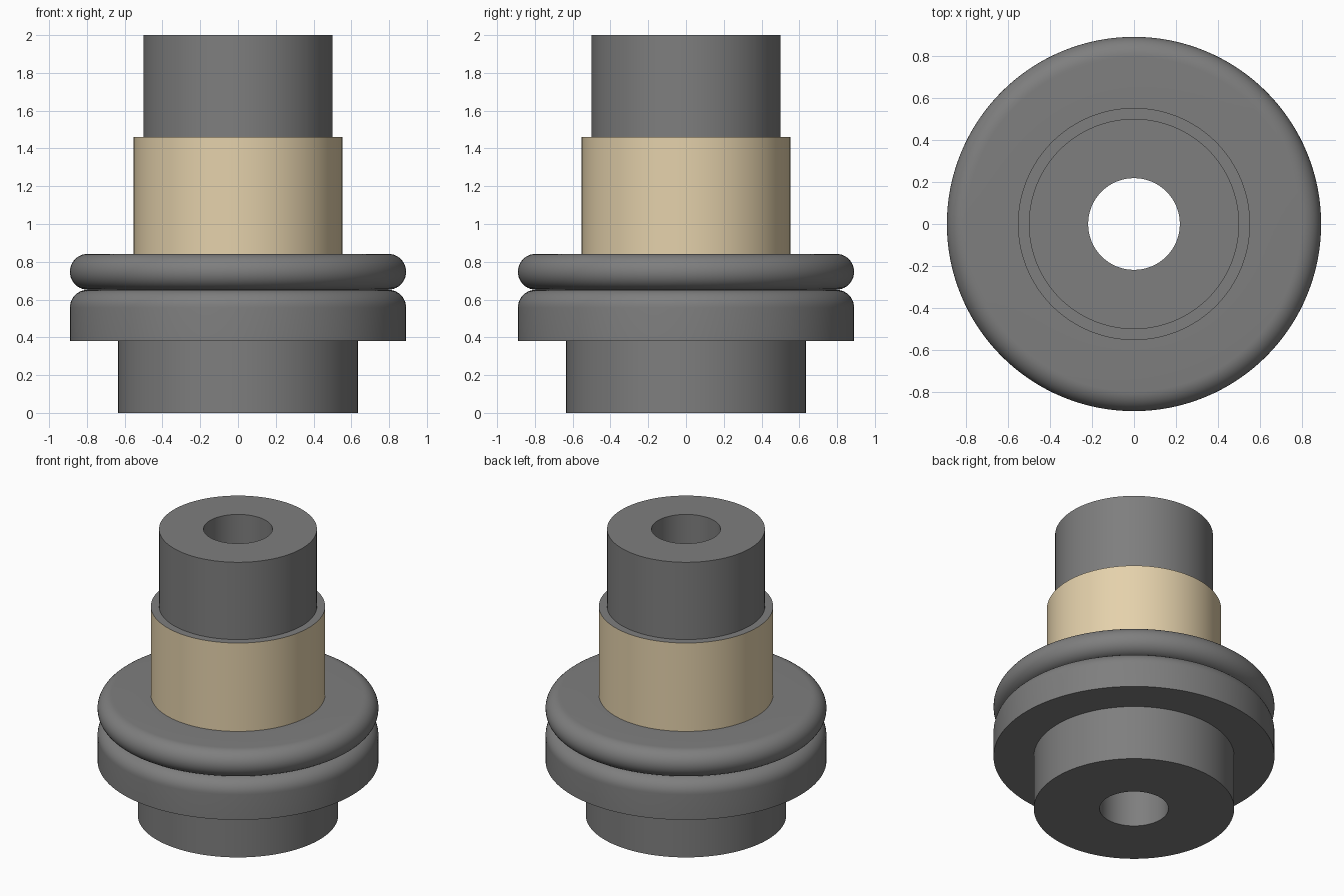
import bpy, bmesh, math

if "Cube" in bpy.data.objects:
    bpy.data.objects.remove(bpy.data.objects["Cube"])

SEGMENTS = 128


def arc(r, z, radius, start, end, steps):
    """Points of a rounded edge in the (radius, height) plane."""
    angles = [math.radians(start + (end - start) * i / steps) for i in range(steps + 1)]
    return [(r + radius * math.cos(a), z + radius * math.sin(a)) for a in angles]


def revolve(name, profile):
    """Turn a closed (radius, height) profile around the z axis."""
    bm = bmesh.new()
    verts = [bm.verts.new((r, 0, z)) for r, z in profile]
    edges = [bm.edges.new((v, verts[i - 1])) for i, v in enumerate(verts)]
    bmesh.ops.spin(bm, geom=verts + edges, cent=(0, 0, 0), axis=(0, 0, 1),
                   angle=math.tau, steps=SEGMENTS, use_merge=True)
    bmesh.ops.remove_doubles(bm, verts=bm.verts, dist=1e-5)
    bmesh.ops.recalc_face_normals(bm, faces=bm.faces)
    mesh = bpy.data.meshes.new(name)
    bm.to_mesh(mesh)
    bm.free()
    obj = bpy.data.objects.new(name, mesh)
    bpy.context.collection.objects.link(obj)
    bpy.context.view_layer.objects.active = obj
    obj.select_set(True)
    bpy.ops.object.shade_smooth_by_angle(angle=math.radians(30))
    return obj


def material(name, color):
    mat = bpy.data.materials.new(name)
    mat.diffuse_color = (*color, 1)
    mat.use_nodes = True
    mat.node_tree.nodes["Principled BSDF"].inputs["Base Color"].default_value = mat.diffuse_color
    return mat


BORE, HUB, FLANGE, SLEEVE, SHAFT = 0.218, 0.635, 0.89, 0.552, 0.5
SLEEVE_BASE, SLEEVE_TOP = 0.842, 1.46
ROUND = 0.095
GROOVE = 0.652

profile = [(BORE, 0), (HUB, 0), (HUB, 0.381)]                            # hub
profile += [(FLANGE, 0.381)]                                             # flange
profile += arc(FLANGE - ROUND, GROOVE - ROUND, ROUND, 0, 90, 10)         # flange lip
profile += arc(FLANGE - ROUND, GROOVE + ROUND, ROUND, -90, 90, 20)[1:]   # round ring
profile += [(SLEEVE, SLEEVE_BASE), (SLEEVE, SLEEVE_TOP)]                 # sleeve
profile += [(SHAFT, SLEEVE_TOP), (SHAFT, 2), (BORE, 2)]                  # shaft, bore
body = revolve("flanged_bushing", profile)

# Dark grey body, with a tan outer wall on the sleeve only
body.data.materials.append(material("dark_grey", (0.21, 0.21, 0.21)))
body.data.materials.append(material("tan", (0.78, 0.64, 0.41)))
for face in body.data.polygons:
    if abs(face.normal.z) < 0.1 and SLEEVE_BASE < face.center.z < SLEEVE_TOP \
            and math.hypot(face.center.x, face.center.y) > SHAFT:
        face.material_index = 1
